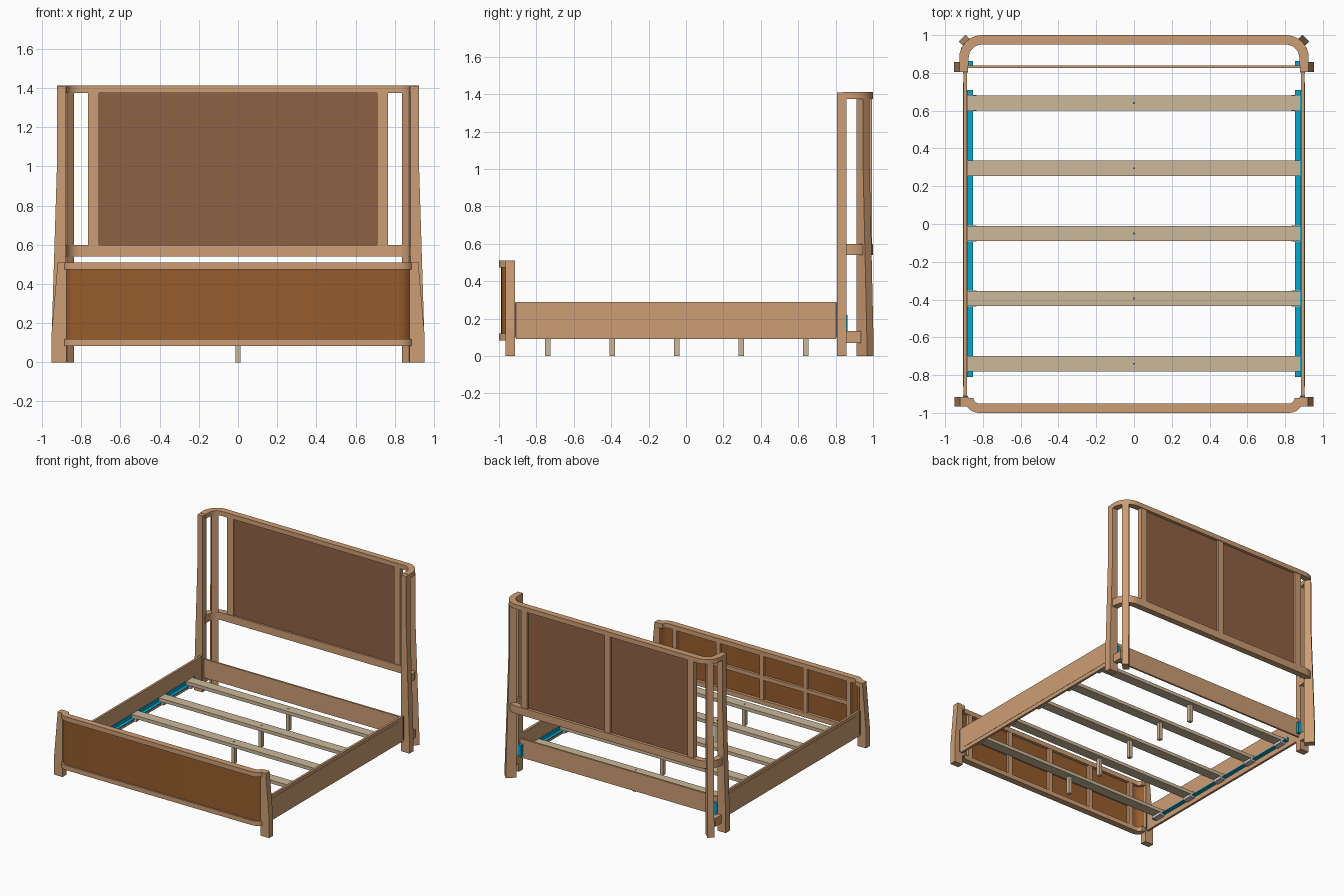
import bpy, bmesh, math
from mathutils import Vector

if "Cube" in bpy.data.objects:
    bpy.data.objects.remove(bpy.data.objects["Cube"])


def material(name, rgb):
    m = bpy.data.materials.new(name)
    m.use_nodes = True
    col = [(c / 255 / 12.92 if c < 11 else ((c / 255 + 0.055) / 1.055) ** 2.4) for c in rgb] + [1]
    m.diffuse_color = col
    m.node_tree.nodes["Principled BSDF"].inputs["Base Color"].default_value = col
    return m


WOOD = material("light wood", (205, 158, 117))
PANEL = material("brown panel", (143, 97, 68))
FOOT_PANEL = material("rich brown panel", (150, 92, 44))
SLAT = material("pale slat wood", (204, 184, 154))
BLUE = material("blue bracket", (5, 168, 208))
GREY = material("pale grey plastic", (205, 205, 205))
STEEL = material("dark steel", (85, 85, 88))


def finish(name, bm, mat):
    bmesh.ops.recalc_face_normals(bm, faces=bm.faces)
    me = bpy.data.meshes.new(name)
    bm.to_mesh(me)
    bm.free()
    me.materials.append(mat)
    ob = bpy.data.objects.new(name, me)
    bpy.context.collection.objects.link(ob)
    return ob


def box(name, x, y, z, mat):
    """Box from (min, max) ranges."""
    bm = bmesh.new()
    bmesh.ops.create_cube(bm, size=1)
    for v in bm.verts:
        v.co = Vector([(r[0] + r[1]) / 2 + c * (r[1] - r[0]) for c, r in zip(v.co, (x, y, z))])
    return finish(name, bm, mat)


def pair(name, x, y, z, mat):
    """The same box on the left and right side."""
    box("left_" + name, x, y, z, mat)
    box("right_" + name, (-x[1], -x[0]), y, z, mat)


def u_band(name, X, Y, r, t, end, z, mat, front=False):
    """U-shaped board with rounded corners, seen in plan; end is where the arms stop."""
    def outline(inset):
        half = [(X - inset, end)]
        for i in range(9):
            a = math.pi / 2 * i / 8
            half.append((X - r + (r - inset) * math.cos(a), Y - r + (r - inset) * math.sin(a)))
        return half + [(-x, y) for x, y in reversed(half)]
    s = -1 if front else 1
    bm = bmesh.new()
    rows = [[bm.verts.new((x, s * y, h)) for x, y in outline(i)]
            for i, h in ((0, z[0]), (0, z[1]), (t, z[1]), (t, z[0]))]
    for k in range(4):
        a, b = rows[k], rows[(k + 1) % 4]
        for i in range(len(a) - 1):
            bm.faces.new((a[i], a[i + 1], b[i + 1], b[i]))
    for i in (0, -1):
        bm.faces.new([row[i] for row in rows])
    ob = finish(name, bm, mat)
    bpy.ops.object.select_all(action='DESELECT')
    bpy.context.view_layer.objects.active = ob
    ob.select_set(True)
    bpy.ops.object.shade_smooth_by_angle(angle=math.radians(30))


def posts(name, cx, cy, w, d, h, flare, low, high, angle=0):
    """Posts whose outward face swells towards the floor."""
    for side, s in (("left", 1), ("right", -1)):
        out = Vector((math.cos(angle), math.sin(angle), 0))
        across = Vector((-out.y, out.x, 0)) * d / 2
        prof = [(-w / 2, 0), (w / 2 + flare, 0), (w / 2 + flare, low),
                (w / 2, high), (w / 2, h), (-w / 2, h)]
        bm = bmesh.new()
        ends = []
        for k in (1, -1):
            pts = [Vector((cx, cy, z)) + out * o + across * k for o, z in prof]
            ends.append([bm.verts.new((p.x * s, p.y, p.z)) for p in pts])
            bm.faces.new(ends[-1])
        for i in range(len(prof)):
            j = (i + 1) % len(prof)
            bm.faces.new((ends[0][i], ends[0][j], ends[1][j], ends[1][i]))
        finish(side + "_" + name, bm, WOOD)


# Headboard
posts("headboard_front_post", 0.902, 0.832, 0.045, 0.052, 1.41, 0.028, 0.1, 1.0)
posts("headboard_corner_post", 0.872, 0.947, 0.05, 0.05, 1.376, 0.028, 0.1, 1.0, math.pi / 4)
for name, z in (("top", (1.375, 1.412)), ("middle", (0.54, 0.60))):
    u_band("headboard_" + name + "_rail", 0.925, 1.0, 0.12, 0.05, 0.84, z, WOOD)
pair("post_spacer", (0.877, 0.915), (0.85, 0.935), (0.07, 0.135), WOOD)
pair("headboard_stile", (0.71, 0.765), (0.955, 0.995), (0.60, 1.376), WOOD)
box("headboard_panel", (-0.71, 0.71), (0.965, 0.977), (0.60, 1.376), PANEL)
box("headboard_center_stile", (-0.025, 0.025), (0.976, 0.994), (0.60, 1.376), WOOD)
box("headboard_low_rail", (-0.885, 0.885), (0.825, 0.84), (0.11, 0.26), WOOD)

# Footboard
posts("footboard_post", 0.899, -0.94, 0.045, 0.05, 0.51, 0.03, 0.15, 0.5)
for name, z in (("top", (0.473, 0.51)), ("bottom", (0.083, 0.12))):
    u_band("footboard_" + name + "_rail", 0.9, 1.0, 0.08, 0.05, 0.92, z, WOOD, True)
u_band("footboard_panel", 0.893, 0.988, 0.075, 0.014, 0.92, (0.12, 0.474), FOOT_PANEL, True)
for i in range(-2, 3):
    box("footboard_stile_%d" % (i + 3), (i * 0.385 - 0.018, i * 0.385 + 0.018),
        (-0.976, -0.952), (0.12, 0.474), WOOD)
box("footboard_middle_rail", (-0.77, 0.77), (-0.976, -0.954), (0.28, 0.312), WOOD)

# Side rails with their end plates and thin field
pair("side_rail", (0.884, 0.902), (-0.908, 0.802), (0.09, 0.29), WOOD)
pair("side_rail_field", (0.901, 0.904), (-0.86, 0.75), (0.12, 0.265), WOOD)
pair("front_end_plate", (0.882, 0.904), (-0.917, -0.907), (0.1, 0.285), STEEL)
pair("rear_end_plate", (0.882, 0.904), (0.8, 0.808), (0.1, 0.285), STEEL)

# Blue steel ledges and corner brackets
pair("ledge", (0.853, 0.885), (-0.81, 0.71), (0.132, 0.138), BLUE)
pair("ledge_upright", (0.879, 0.885), (-0.81, 0.71), (0.132, 0.165), BLUE)
pair("corner_bracket", (0.853, 0.88), (0.839, 0.864), (0.13, 0.22), BLUE)

# Slats, their end cups, screws and centre legs
for i in range(5):
    y = -0.74 + i * 0.345
    n = "_%d" % (i + 1)
    box("slat" + n, (-0.88, 0.88), (y - 0.04, y + 0.04), (0.14, 0.167), SLAT)
    pair("slat_cup" + n, (0.835, 0.878), (y - 0.042, y + 0.042), (0.118, 0.139), GREY)
    box("slat_leg" + n, (-0.014, 0.014), (y - 0.015, y + 0.015), (0, 0.141), SLAT)
    box("slat_screw" + n, (-0.005, 0.005), (y - 0.005, y + 0.005), (0.166, 0.169), STEEL)
